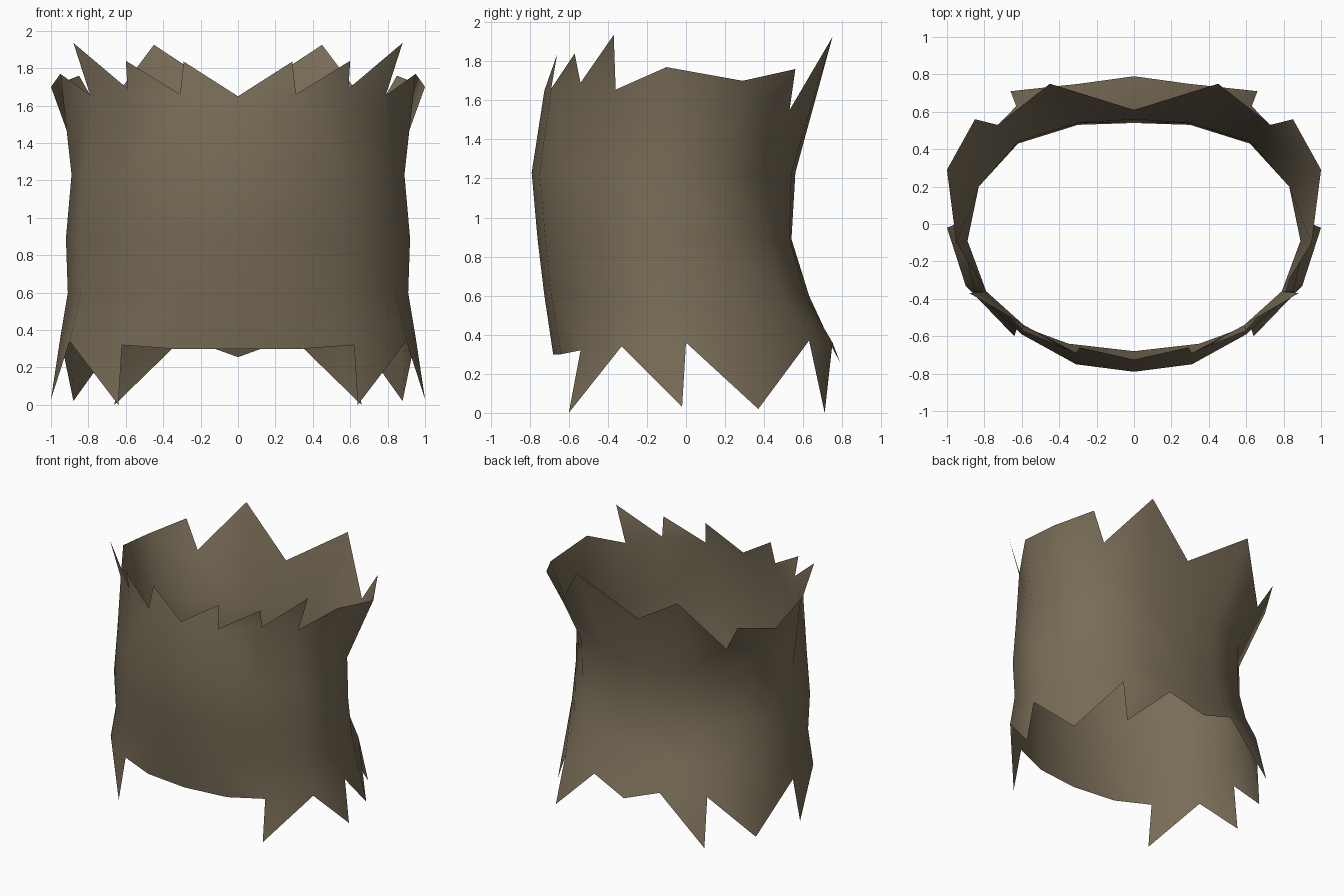
import bpy
import bmesh

if "Cube" in bpy.data.objects:
    bpy.data.objects.remove(bpy.data.objects["Cube"])

# Right half of each ring, running from the back seam round to the front seam
BOTTOM = [(0, .79, .255), (.29, .75, .36), (.63, .63, .37), (.88, .37, .02),
          (.95, 0, .36), (.90, -.33, .34), (.62, -.54, .32), (.35, -.64, .30), (0, -.68, .30)]
LOWER = [(0, .63), (.31, .61), (.65, .49), (.86, .22), (.91, -.07),
         (.84, -.35), (.61, -.55), (.31, -.69), (0, -.725)]
MIDDLE = [(0, .54), (.30, .53), (.62, .43), (.84, .20), (.92, -.08),
          (.85, -.36), (.62, -.57), (.31, -.72), (0, -.76)]
UPPER = [(0, .56), (.30, .54), (.62, .44), (.83, .20), (.89, -.09),
         (.82, -.36), (.60, -.59), (.31, -.75), (0, -.79)]
TOP = [(0, .61, 1.63), (.45, .75, 1.925), (.73, .53, 1.55), (1, .29, 1.70),
       (.95, -.10, 1.77), (.79, -.36, 1.655), (.59, -.54, 1.69), (.31, -.69, 1.66), (0, -.725, 1.65)]

# Torn points: ring segment they hang from, and tip position
TOP_TIPS = {2: (.85, .56, 1.76), 5: (.88, -.37, 1.935),
            6: (.60, -.57, 1.84), 7: (.29, -.66, 1.835)}
BOTTOM_TIPS = {1: (.66, .71, 0), 4: (1, -.02, .03), 5: (.64, -.60, 0)}


def at_height(ring, z):
    return [(x, y, z) for x, y in ring]


# Torn cloth tube
bm = bmesh.new()
rings = [BOTTOM, at_height(LOWER, .60), at_height(MIDDLE, .89), at_height(UPPER, 1.23), TOP]
grid = [[bm.verts.new(p) for p in ring] for ring in rings]
for low, high in zip(grid, grid[1:]):
    for c in range(len(low) - 1):
        bm.faces.new((low[c], high[c], high[c + 1], low[c + 1]))

# Jagged points on both rims
for c, tip in TOP_TIPS.items():
    bm.faces.new((grid[-1][c], bm.verts.new(tip), grid[-1][c + 1]))
for c, tip in BOTTOM_TIPS.items():
    bm.faces.new((grid[0][c], grid[0][c + 1], bm.verts.new(tip)))
for f in bm.faces:
    f.smooth = True

mesh = bpy.data.meshes.new("torn_cloth_band")
bm.to_mesh(mesh)
bm.free()
band = bpy.data.objects.new("torn_cloth_band", mesh)
bpy.context.collection.objects.link(band)

# Left half
mirror = band.modifiers.new("mirror", 'MIRROR')
mirror.use_axis[0] = True
mirror.use_clip = True

cloth = bpy.data.materials.new("drab_brown_cloth")
cloth.diffuse_color = (.19, .152, .096, 1)
cloth.use_nodes = True
cloth.node_tree.nodes["Principled BSDF"].inputs["Base Color"].default_value = cloth.diffuse_color
mesh.materials.append(cloth)
